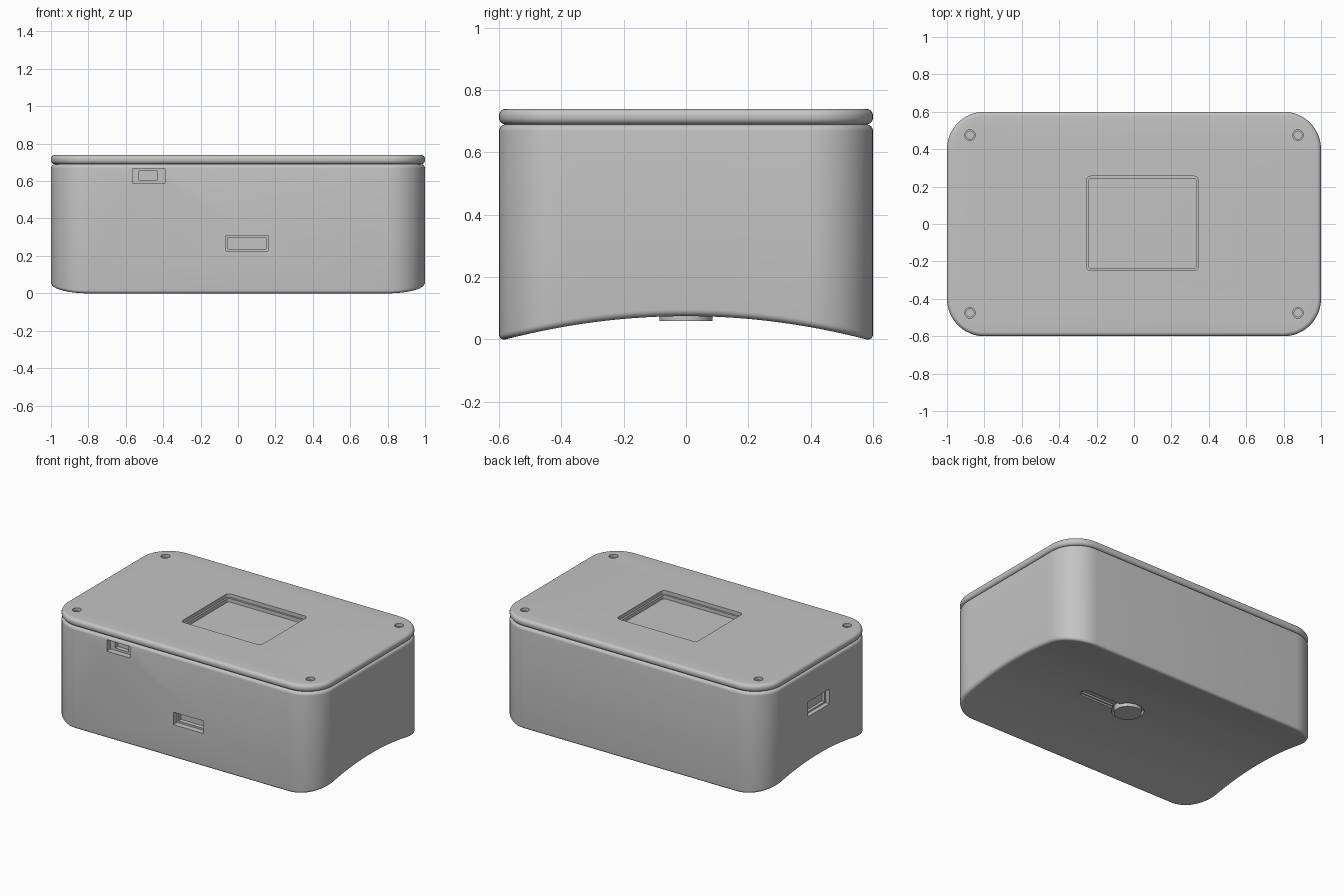
import bpy, bmesh, math

cube = bpy.data.objects.get("Cube")
if cube:
    bpy.data.objects.remove(cube, do_unlink=True)

grey = bpy.data.materials.new("plain_grey")
grey.use_nodes = True
colour = (0.55, 0.55, 0.55, 1)
grey.diffuse_color = colour
grey.node_tree.nodes["Principled BSDF"].inputs["Base Color"].default_value = colour

LENGTH, DEPTH, CORNER = 2.0, 1.2, 0.2
BODY_TOP, LID_TOP = 0.69, 0.74


def flat(z):
    return lambda y: z


def arch(y):
    return 0.075 * (1 - (y / 0.58) ** 2)


def outline(w, d, corner, inset, arc=12, side=24):
    """Counter-clockwise rounded rectangle, symmetric in x."""
    r = corner - inset
    cx, cy = w / 2 - corner, d / 2 - corner
    angles = [math.pi / 2 * i / arc for i in range(arc + 1)]
    upper = [(cx + r * math.cos(a), cy + r * math.sin(a)) for a in angles]
    lower = [(x, -y) for x, y in reversed(upper)]
    middle = [(cx + r, cy * (2 * i / side - 1)) for i in range(1, side)]
    right = lower + middle + upper
    return right + [(-x, y) for x, y in reversed(right)]


def make_object(name, bm):
    bmesh.ops.recalc_face_normals(bm, faces=bm.faces[:])
    mesh = bpy.data.meshes.new(name)
    bm.to_mesh(mesh)
    bm.free()
    mesh.materials.append(grey)
    obj = bpy.data.objects.new(name, mesh)
    bpy.context.collection.objects.link(obj)
    return obj


def rounded_slab(name, w, d, corner, bottom, top, edge=0.0, centre=(0, 0), steps=6):
    """Rounded slab whose underside may follow a curve in y."""
    angles = [math.pi / 2 * i / steps for i in range(steps + 1)] if edge else [0]
    levels = [(edge * (1 - math.cos(a)), edge * (1 - math.sin(a))) for a in angles]
    bm = bmesh.new()
    rings = []
    for inset, lift in reversed(levels):
        rings.append([bm.verts.new((x + centre[0], y + centre[1], bottom(y) + lift))
                      for x, y in outline(w, d, corner, inset)])
    for inset, drop in levels:
        rings.append([bm.verts.new((x + centre[0], y + centre[1], top - drop))
                      for x, y in outline(w, d, corner, inset)])
    n = len(rings[0])
    for a, b in zip(rings, rings[1:]):
        for i in range(n):
            j = (i + 1) % n
            bm.faces.new((a[i], a[j], b[j], b[i]))
    # Underside is laid in strips from side to side
    low = rings[0]
    for i in range(n // 2 - 1):
        bm.faces.new((low[i], low[n - 1 - i], low[n - 2 - i], low[i + 1]))
    bm.faces.new(rings[-1])
    return make_object(name, bm)


def box(name, x, y, z):
    bm = bmesh.new()
    bmesh.ops.create_cube(bm, size=1)
    for v in bm.verts:
        v.co = [(lo + hi) / 2 + c * (hi - lo) for c, (lo, hi) in zip(v.co, (x, y, z))]
    return make_object(name, bm)


def disc(name, radius, centre, z0, z1):
    bm = bmesh.new()
    bmesh.ops.create_cone(bm, cap_ends=True, segments=48, radius1=radius,
                          radius2=radius, depth=z1 - z0)
    bmesh.ops.translate(bm, verts=bm.verts[:], vec=(*centre, (z0 + z1) / 2))
    return make_object(name, bm)


def cut(target, cutter):
    cutter.hide_render = True
    mod = target.modifiers.new("cut", "BOOLEAN")
    mod.operation, mod.solver, mod.object = "DIFFERENCE", "EXACT", cutter
    bpy.context.view_layer.objects.active = target
    bpy.ops.object.modifier_apply(modifier=mod.name)
    bpy.data.objects.remove(cutter, do_unlink=True)


# Case body with arched underside
body = rounded_slab("case_body", LENGTH, DEPTH, CORNER, arch, BODY_TOP, edge=0.022)

# Front ports: an outer recess with a deeper opening
FRONT = -DEPTH / 2
for x, z, inner_x, inner_z in (
        ((-0.565, -0.39), (0.59, 0.668), (-0.53, -0.43), (0.605, 0.655)),
        ((-0.065, 0.16), (0.225, 0.31), (-0.055, 0.15), (0.237, 0.297))):
    cut(body, box("port_cutter", x, (FRONT - 0.1, FRONT + 0.04), z))
    cut(body, box("port_cutter", inner_x, (FRONT - 0.1, FRONT + 0.07), inner_z))

# Right end port
END = -LENGTH / 2
cut(body, box("port_cutter", (END - 0.1, END + 0.03), (-0.11, 0.12), (0.38, 0.48)))
cut(body, box("port_cutter", (END - 0.1, END + 0.05), (-0.1, 0.11), (0.39, 0.47)))

# Keyhole recess in the underside
for half, end, roof in ((0.035, 0.42, 0.086), (0.024, 0.409, 0.098)):
    start = 0.05 - half
    cut(body, rounded_slab("channel_cutter", end - start, half * 2, half - 0.002,
                           flat(-0.1), roof, centre=((start + end) / 2, 0)))
cut(body, disc("sensor_cutter", 0.1, (0.05, 0), -0.1, 0.1))
sensor = disc("underside_sensor", 0.085, (0.05, 0), 0.06, 0.12)

# Lid with window and screw holes
lid = rounded_slab("lid", LENGTH, DEPTH, CORNER, flat(BODY_TOP), LID_TOP, edge=0.022)
for w, d, corner, z in ((0.6, 0.505, 0.025, LID_TOP - 0.025),
                        (0.576, 0.481, 0.015, BODY_TOP - 0.05)):
    cut(lid, rounded_slab("window_cutter", w, d, corner, flat(z), LID_TOP + 0.1,
                          centre=(0.045, 0.003)))
for x in (-0.877, 0.877):
    for y in (-0.475, 0.475):
        cut(lid, disc("screw_cutter", 0.028, (x, y), LID_TOP - 0.02, LID_TOP + 0.1))
        cut(lid, disc("screw_cutter", 0.021, (x, y), LID_TOP - 0.04, LID_TOP + 0.1))

# Smooth rounded surfaces, crisp cut edges
bpy.ops.object.select_all(action="DESELECT")
for obj in (body, sensor, lid):
    obj.select_set(True)
bpy.context.view_layer.objects.active = body
bpy.ops.object.shade_smooth_by_angle(angle=math.radians(30))
